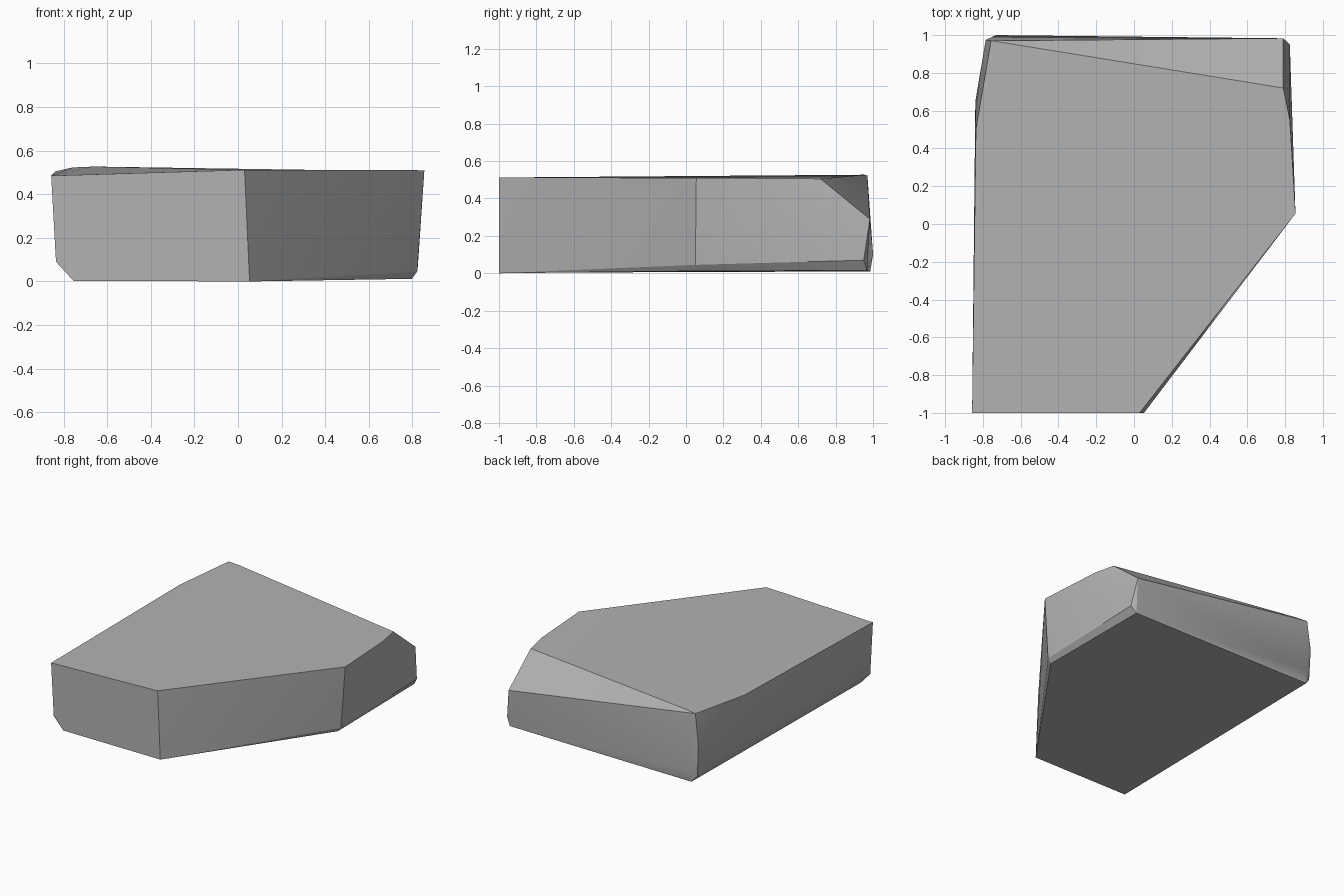
import bpy
import bmesh
import math

cube = bpy.data.objects.get("Cube")
if cube:
    bpy.data.objects.remove(cube, do_unlink=True)

# Stone colour
stone = bpy.data.materials.new("stone grey")
stone.use_nodes = True
grey = (0.45, 0.45, 0.45, 1)
stone.diffuse_color = grey
stone.node_tree.nodes["Principled BSDF"].inputs["Base Color"].default_value = grey

# Corners of the slab, grouped by the region they shape
top_rim = [(-.857, -1, .485), (.03, -1, .512), (.855, .055, .51), (.825, .55, .507),
           (.79, .72, .505), (-.66, .955, .527), (-.757, .97, .523), (-.837, .5, .505)]
front_and_side_base = [(-.835, -1, .09), (-.755, -1, .003), (.053, -1, 0),
                       (.822, .05, .045), (.797, .05, .012)]
back_left_corner = [(.79, .983, .29), (.825, .95, .07), (.79, .968, .015)]
back_right_corner = [(-.84, .65, .25), (-.785, .975, .3), (-.73, 1, .1),
                     (-.775, .97, .06), (-.735, .985, .01)]

# Stone slab: the convex hull of its corners, with coplanar triangles merged
bm = bmesh.new()
for co in top_rim + front_and_side_base + back_left_corner + back_right_corner:
    bm.verts.new(co)
hull = bmesh.ops.convex_hull(bm, input=bm.verts)
loose = [v for v in bm.verts if not v.link_faces]
bmesh.ops.delete(bm, geom=loose, context='VERTS')
bmesh.ops.dissolve_limit(bm, angle_limit=math.radians(1), verts=bm.verts, edges=bm.edges)
bmesh.ops.recalc_face_normals(bm, faces=bm.faces)
mesh = bpy.data.meshes.new("stone_slab")
bm.to_mesh(mesh)
bm.free()
mesh.materials.append(stone)
slab = bpy.data.objects.new("stone_slab", mesh)
bpy.context.collection.objects.link(slab)

# Soft shading across shallow facets, crisp along the main edges
bpy.context.view_layer.objects.active = slab
slab.select_set(True)
bpy.ops.object.shade_smooth_by_angle(angle=math.radians(25))
